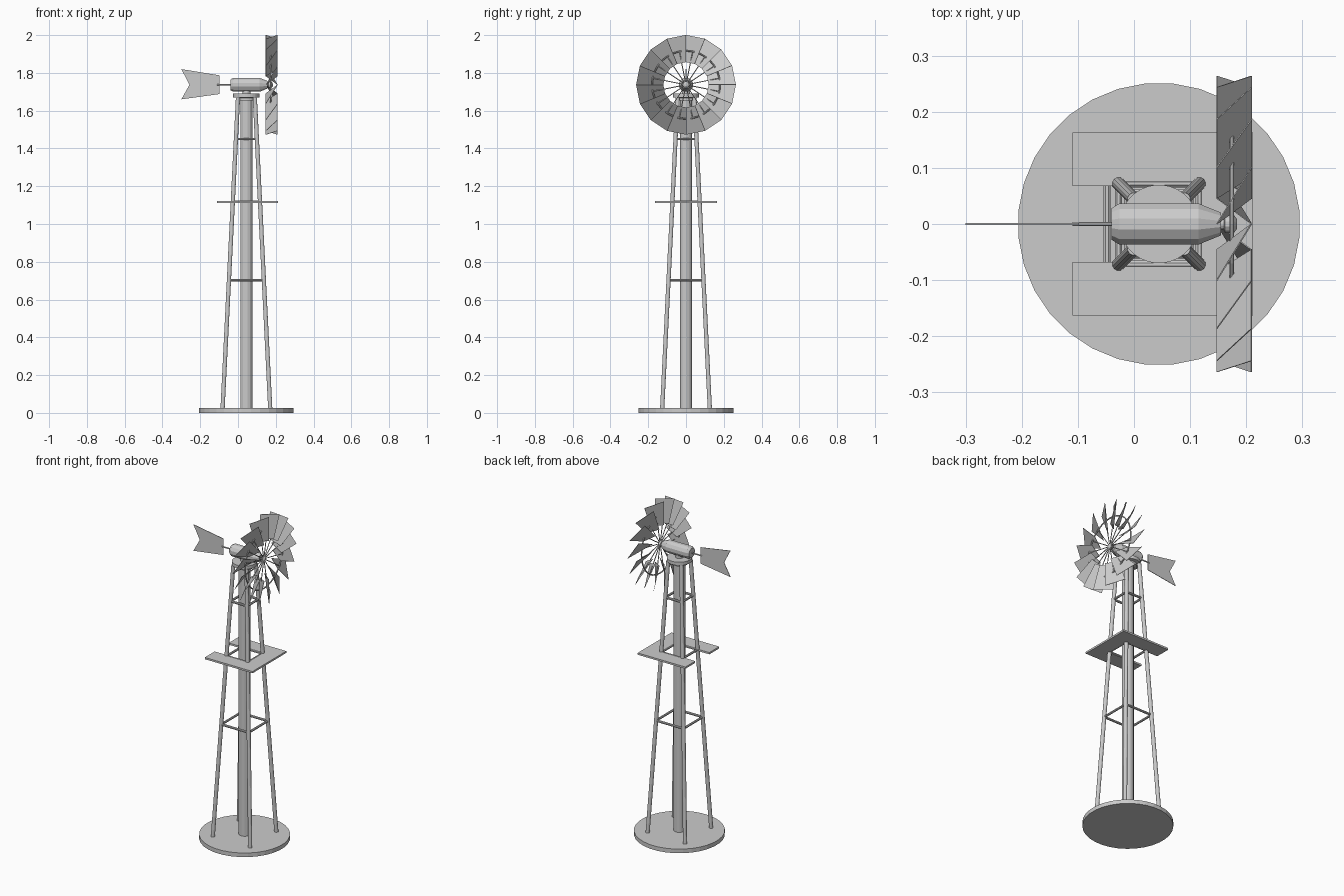
import bpy, bmesh, math
from mathutils import Vector

if "Cube" in bpy.data.objects:
    bpy.data.objects.remove(bpy.data.objects["Cube"])

CX = 0.0445          # tower axis
AXLE_Z = 1.737       # height of the wheel axle


def finish(name, bm):
    bmesh.ops.recalc_face_normals(bm, faces=bm.faces)
    me = bpy.data.meshes.new(name)
    bm.to_mesh(me)
    bm.free()
    ob = bpy.data.objects.new(name, me)
    bpy.context.collection.objects.link(ob)
    return ob


def lathe(name, origin, axis, profile, sides):
    """Closed solid of revolution; profile = (distance along axis, radius)."""
    bm = bmesh.new()
    rot = Vector((0, 0, 1)).rotation_difference(Vector(axis))
    rings = []
    for d, r in profile:
        ring = []
        for i in range(sides):
            a = 2 * math.pi * (i + 0.5) / sides
            p = Vector((r * math.cos(a), r * math.sin(a), d))
            ring.append(bm.verts.new(rot @ p + Vector(origin)))
        rings.append(ring)
    for lo, hi in zip(rings, rings[1:]):
        for i in range(sides):
            j = (i + 1) % sides
            bm.faces.new((lo[i], lo[j], hi[j], hi[i]))
    bm.faces.new(rings[0])
    bm.faces.new(rings[-1])
    return finish(name, bm)


def rod(name, a, b, r, sides=8):
    d = Vector(b) - Vector(a)
    return lathe(name, a, d.normalized(), [(0, r), (d.length, r)], sides)


def slab(name, outline, depth):
    """Extrude a flat outline by a depth vector."""
    bm = bmesh.new()
    f = bm.faces.new([bm.verts.new(p) for p in outline])
    ext = bmesh.ops.extrude_face_region(bm, geom=[f])
    vs = [v for v in ext["geom"] if isinstance(v, bmesh.types.BMVert)]
    bmesh.ops.translate(bm, verts=vs, vec=depth)
    # extrusion keeps the first face as the other cap
    if not any(set(g.verts).isdisjoint(vs) for g in bm.faces):
        bm.faces.new([v for v in bm.verts if v not in vs])
    return finish(name, bm)


def leg_offset(z):
    return 0.126 - 0.0495 * (z - 0.025)


# Base, pump pole and top cap
lathe("base_disc", (CX, 0, 0), (0, 0, 1), [(0, 0.2515), (0.025, 0.2515)], 32)
lathe("centre_pole", (CX, 0, 0.02), (0, 0, 1), [(0, 0.033), (1.65, 0.033)], 16)
lathe("tower_cap", (CX, 0, 0), (0, 0, 1),
      [(1.655, 0.05), (1.668, 0.05), (1.67, 0.07), (1.69, 0.07)], 32)
lathe("swivel_neck", (CX, 0, 0), (0, 0, 1), [(1.685, 0.022), (1.72, 0.022)], 16)

# Four leaning legs
corners = [(-1, -1), (1, -1), (1, 1), (-1, 1)]
for sx, sy in corners:
    a, b = leg_offset(0.02), leg_offset(1.67)
    rod("tower_leg", (CX + sx * a, sy * a, 0.02), (CX + sx * b, sy * b, 1.67), 0.0115, 12)

# Square brace frames
for z in (0.703, 1.117, 1.45):
    o = leg_offset(z)
    for i in range(4):
        (ax, ay), (bx, by) = corners[i], corners[(i + 1) % 4]
        rod("brace", (CX + ax * o, ay * o, z), (CX + bx * o, by * o, z), 0.007)

# U-shaped platform, open towards the tail
slab("platform", [(-0.11, -0.163, 1.111), (0.212, -0.163, 1.111), (0.212, 0.163, 1.111),
                  (-0.11, 0.163, 1.111), (-0.11, 0.068, 1.111), (0.115, 0.068, 1.111),
                  (0.115, -0.068, 1.111), (-0.11, -0.068, 1.111)], (0, 0, 0.011))

# Gearbox, shaft and hub
lathe("gearbox", (0, 0, AXLE_Z), (1, 0, 0),
      [(-0.04, 0.029), (-0.026, 0.038), (0.115, 0.038), (0.155, 0.021)], 12)
lathe("wheel_hub", (0, 0, AXLE_Z), (1, 0, 0),
      [(0.15, 0.01), (0.16, 0.01), (0.162, 0.017), (0.178, 0.017), (0.184, 0.008)], 12)

# Tail boom and swallow-tailed vane
rod("tail_boom", (-0.11, 0, AXLE_Z), (-0.035, 0, AXLE_Z), 0.004)
slab("tail_vane", [(x, -0.0015, z) for x, z in
                   [(-0.098, 1.688), (-0.098, 1.787), (-0.3, 1.82),
                    (-0.257, 1.737), (-0.3, 1.66)]], (0, 0.003, 0))

# Pitched blades, spokes and ring of the wheel
N, R_IN, R_OUT, X0, X1 = 16, 0.12, 0.264, 0.1475, 0.2095
XM = (X0 + X1) / 2 - 0.004


def polar(x, r, a):
    return Vector((x, r * math.sin(a), AXLE_Z + r * math.cos(a)))


blades = bmesh.new()
for k in range(N):
    a, b = 2 * math.pi * k / N, 2 * math.pi * (k + 1) / N
    pts = [polar(X0, R_IN, a), polar(X0, R_OUT, a), polar(X1, R_OUT, b), polar(X1, R_IN, b)]
    blades.faces.new([blades.verts.new(p) for p in pts])
    rod("spoke", polar(XM, 0.008, (a + b) / 2), polar(XM, 0.18, (a + b) / 2), 0.0025, 6)
ob = finish("wheel_blades", blades)
mod = ob.modifiers.new("thickness", "SOLIDIFY")
mod.thickness = 0.002
mod.offset = 0

bpy.ops.mesh.primitive_torus_add(location=(XM, 0, AXLE_Z), rotation=(0, math.pi / 2, 0),
                                 major_radius=0.18, minor_radius=0.004,
                                 major_segments=32, minor_segments=8)
bpy.context.object.name = "wheel_ring"
